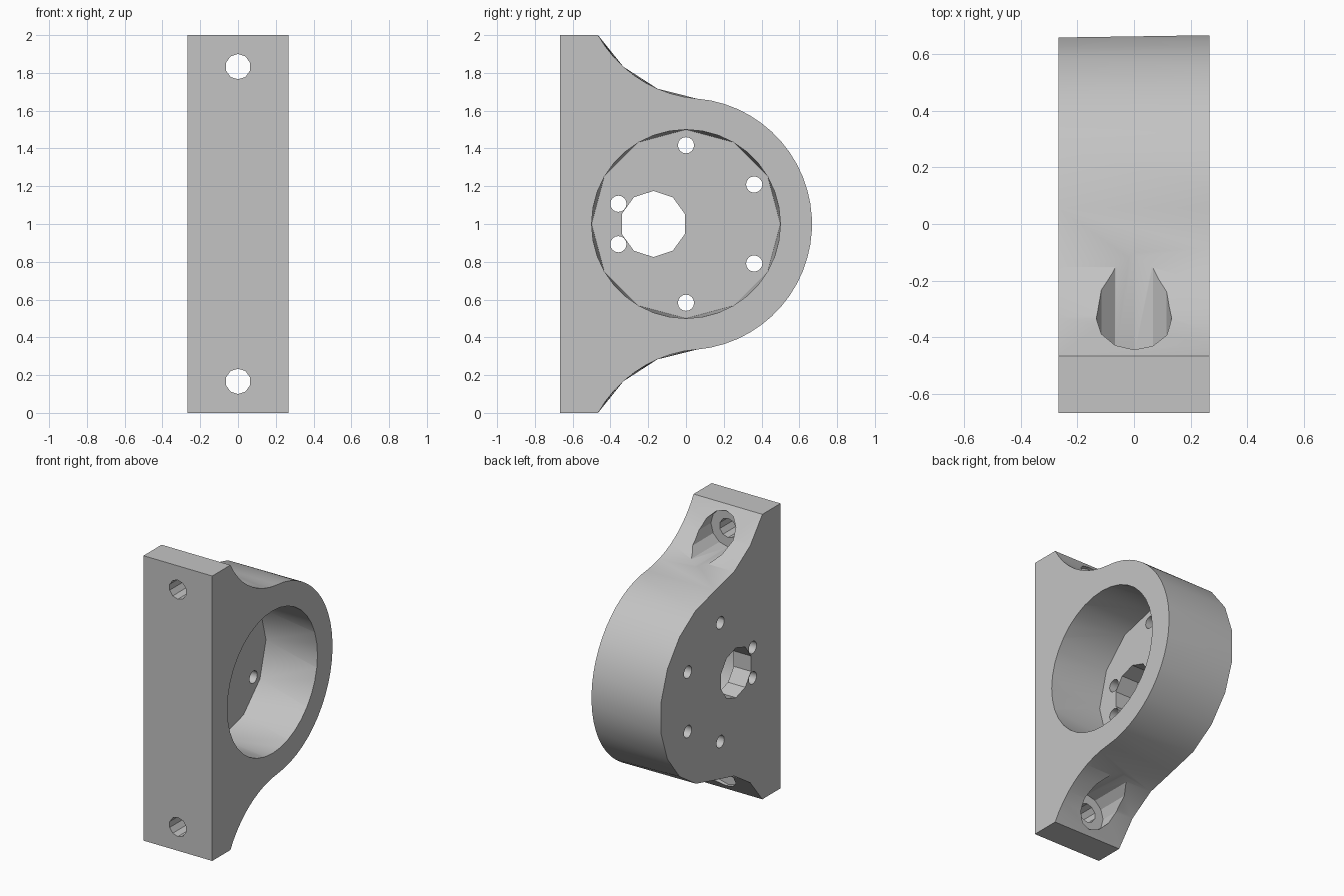
import bpy, bmesh
from math import cos, sin, radians, pi
from mathutils import Matrix, Vector

cube = bpy.data.objects.get("Cube")
if cube:
    bpy.data.objects.remove(cube, do_unlink=True)

HALF = 0.267      # half width of the bracket
RADIUS = 0.667    # outer radius of the housing
FLANGE = -0.466   # back of the mounting flange
DETAIL = 3        # fine steps per coarse step

grey = bpy.data.materials.new("plain grey")
grey.use_nodes = True
colour = (0.55, 0.55, 0.55, 1)
grey.diffuse_color = colour
grey.node_tree.nodes["Principled BSDF"].inputs["Base Color"].default_value = colour


def add_object(name, bm):
    bmesh.ops.recalc_face_normals(bm, faces=bm.faces)
    mesh = bpy.data.meshes.new(name)
    bm.to_mesh(mesh)
    bm.free()
    mesh.materials.append(grey)
    obj = bpy.data.objects.new(name, mesh)
    bpy.context.collection.objects.link(obj)
    return obj


def arc(cy, cz, r, start, end, steps):
    """Points of an arc in the y-z plane, without the last one."""
    angles = [radians(start + (end - start) * i / steps) for i in range(steps)]
    return [(cy + r * cos(a), cz + r * sin(a)) for a in angles]


def line(a, b, steps):
    return [tuple(Vector(a).lerp(Vector(b), i / steps)) for i in range(steps)]


def outline(k):
    """Side profile: flange, two concave fillets and a round housing."""
    return (line((-RADIUS, 0), (FLANGE, 0), k)
            + arc(0.115, -0.328, RADIUS, 150.54, 95, 3 * k)
            + arc(0, 1, RADIUS, -85, 85, 9 * k)
            + arc(0.115, 2.328, RADIUS, 265, 209.46, 3 * k)
            + line((FLANGE, 2), (-RADIUS, 2), k)
            + line((-RADIUS, 2), (-RADIUS, 0), k))


def loft(name, coarse, fine, x_coarse, x_fine):
    """Solid between a coarse profile and one with DETAIL times the points."""
    bm = bmesh.new()
    c = [bm.verts.new((x_coarse, y, z)) for y, z in coarse]
    f = [bm.verts.new((x_fine, y, z)) for y, z in fine]
    bm.faces.new(c)
    bm.faces.new(f)
    half = DETAIL // 2
    for i in range(len(c)):
        a, b = c[i], c[(i + 1) % len(c)]
        run = [f[(i * DETAIL + j) % len(f)] for j in range(DETAIL + 1)]
        for j in range(DETAIL):
            bm.faces.new((a if j <= half else b, run[j], run[j + 1]))
        bm.faces.new((a, b, run[half + 1]))
    return add_object(name, bm)


def rod(name, axis, centre, r, length, sides):
    """Cylinder cutter along x or y, with one corner on the side or top."""
    bm = bmesh.new()
    turn = Matrix.Rotation(pi / 2, 4, "Y" if axis == "x" else "X")
    spin = Matrix.Rotation(pi / 2, 4, "Z") if axis == "x" else Matrix()
    bmesh.ops.create_cone(bm, cap_ends=True, segments=sides, radius1=r, radius2=r,
                          depth=length, matrix=Matrix.Translation(centre) @ turn @ spin)
    return add_object(name, bm)


# Bracket body
body = loft("bearing_bracket", outline(1), outline(DETAIL), -HALF, HALF)

# Large pocket, open on the left side
cutters = [loft("pocket_cutter", arc(0, 1, 0.5, 0, 360, 12),
                arc(0, 1, 0.5, 0, 360, 12 * DETAIL), -0.133, HALF + 0.002)]

# Shaft hole and screw holes through the pocket floor
cutters.append(rod("shaft_cutter", "x", (-0.2, -0.173, 1), 0.175, 0.3, 10))
for y, dz in ((0, 0.417), (0.361, 0.209), (-0.358, 0.107)):
    for side in (-1, 1):
        cutters.append(rod("screw_cutter", "x", (-0.2, y, 1 + side * dz), 0.043, 0.3, 16))

# Mounting holes with counterbores behind the flange
for z in (0.167, 1.833):
    cutters.append(rod("mount_cutter", "y", (0, -0.55, z), 0.067, 0.4, 10))
    cutters.append(rod("counterbore_cutter", "y", (0, FLANGE + 0.3, z), 0.133, 0.6, 12))

bpy.ops.object.select_all(action="DESELECT")
bpy.context.view_layer.objects.active = body
body.select_set(True)
for cutter in cutters:
    cutter.hide_render = True
    cut = body.modifiers.new("cut", "BOOLEAN")
    cut.operation = "DIFFERENCE"
    cut.solver = "EXACT"
    cut.object = cutter
    bpy.ops.object.modifier_apply(modifier=cut.name)
    bpy.data.objects.remove(cutter, do_unlink=True)

bpy.ops.object.shade_smooth_by_angle(angle=radians(26))
